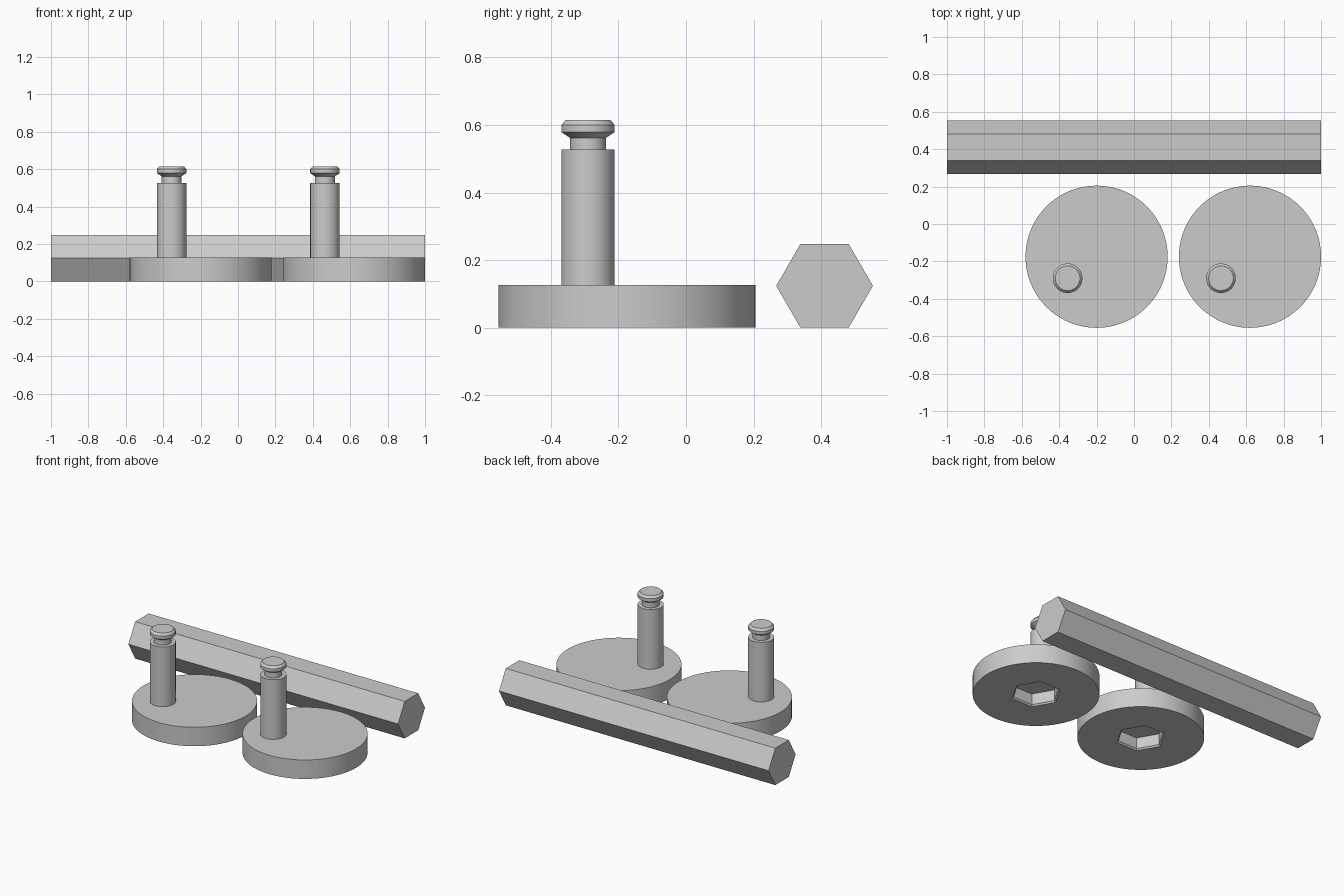
import bpy, bmesh, math
from mathutils import Matrix

cube = bpy.data.objects.get("Cube")
if cube:
    bpy.data.objects.remove(cube, do_unlink=True)

grey = bpy.data.materials.new("plain grey")
grey.use_nodes = True
grey.diffuse_color = (0.6, 0.6, 0.6, 1)
grey.node_tree.nodes["Principled BSDF"].inputs["Base Color"].default_value = (0.6, 0.6, 0.6, 1)


def turned(name, profile, sides, location, smooth=True, matrix=None):
    """Closed solid made of stacked rings; profile lists (radius, height) upward."""
    bm = bmesh.new()
    rings = []
    for r, z in profile:
        rings.append([bm.verts.new((r * math.cos(math.tau * i / sides),
                                    r * math.sin(math.tau * i / sides), z))
                      for i in range(sides)])
    for low, high in zip(rings, rings[1:]):
        for i in range(sides):
            j = (i + 1) % sides
            bm.faces.new((low[i], low[j], high[j], high[i]))
    bm.faces.new(rings[0][::-1])
    bm.faces.new(rings[-1])
    if matrix:
        bm.transform(matrix)
    mesh = bpy.data.meshes.new(name)
    bm.to_mesh(mesh)
    bm.free()
    mesh.materials.append(grey)
    obj = bpy.data.objects.new(name, mesh)
    obj.location = location
    bpy.context.collection.objects.link(obj)
    if smooth:
        shade(obj)
    return obj


def activate(obj):
    bpy.ops.object.select_all(action='DESELECT')
    obj.select_set(True)
    bpy.context.view_layer.objects.active = obj


def shade(obj):
    activate(obj)
    bpy.ops.object.shade_smooth_by_angle(angle=math.radians(25))


# Hexagonal rod lying along x behind the discs
turned("hex_rod", [(0.143, -1), (0.143, 1)], 6, (0, 0.41, 0.124), False,
       Matrix.Rotation(math.pi / 2, 4, 'Y') @ Matrix.Rotation(math.pi / 2, 4, 'Z'))

disc_profile = [(0.38, 0), (0.38, 0.127)]
# Pin with a neck, flared collar and chamfered cap
pin_profile = [(0.079, 0.12), (0.079, 0.527), (0.053, 0.527), (0.053, 0.562),
               (0.079, 0.579), (0.079, 0.6), (0.066, 0.615)]
# Socket with a chamfered mouth
socket_profile = [(0.168, -0.015), (0.143, 0.01), (0.143, 0.083)]

for side, x in (("right", -0.2), ("left", 0.62)):
    disc = turned(side + "_disc", disc_profile, 96, (x, -0.175, 0), False)
    cutter = turned(side + "_socket_cutter", socket_profile, 6, (x, -0.175, 0), False)
    cutter.hide_render = True
    cut = disc.modifiers.new("socket", 'BOOLEAN')
    cut.operation = 'DIFFERENCE'
    cut.solver = 'EXACT'
    cut.object = cutter
    activate(disc)
    bpy.ops.object.modifier_apply(modifier=cut.name)
    bpy.data.objects.remove(cutter, do_unlink=True)
    shade(disc)
    turned(side + "_pin", pin_profile, 48, (x - 0.155, -0.29, 0))
